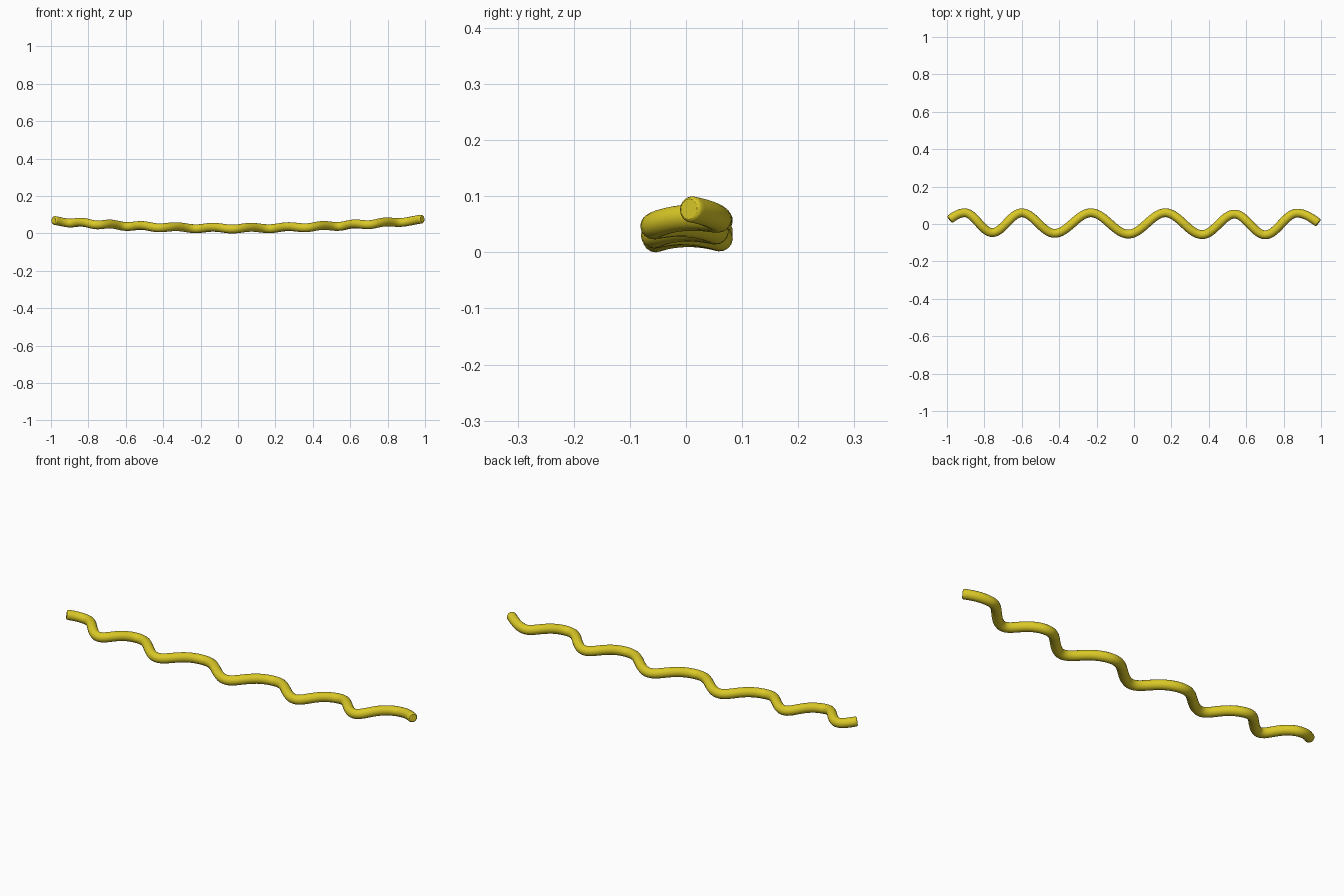
import bpy
import math

if "Cube" in bpy.data.objects:
    bpy.data.objects.remove(bpy.data.objects["Cube"])

RADIUS = 0.0235
END_X = 0.986

# Turning points of the wave (x, y); the outer two lie beyond the ends
TURNS = [(-1.10, -0.04), (-0.905, 0.060), (-0.758, -0.046), (-0.60, 0.060),
         (-0.425, -0.050), (-0.23, 0.060), (-0.03, -0.054), (0.168, 0.060),
         (0.365, -0.057), (0.538, 0.053), (0.702, -0.058), (0.872, 0.058),
         (1.11, -0.055)]


def centre(x):
    """Centre line of the strand: sideways wave on a gently sagging base."""
    for (x0, y0), (x1, y1) in zip(TURNS, TURNS[1:]):
        if x <= x1:
            c = math.cos(math.pi * (x - x0) / (x1 - x0))
            y = (y0 + y1) / 2 + (y0 - y1) / 2 * c
            z = 0.0335 + 0.043 * x * x + 0.003 * x - 0.009 * c * c
            return (x, y, z)


# Path with a small rounded rim at both ends
rim = [(0.0, 0.76), (0.0018, 0.91), (0.006, 1.0)]
N = 150
path = [(-END_X + d, r) for d, r in rim]
path += [(-END_X + 0.012 + (2 * END_X - 0.024) * i / N, 1.0) for i in range(N + 1)]
path += [(END_X - d, r) for d, r in reversed(rim)]

curve = bpy.data.curves.new("wavy_strand", 'CURVE')
curve.dimensions = '3D'
curve.bevel_depth = RADIUS
curve.bevel_resolution = 6
curve.use_fill_caps = True
spline = curve.splines.new('POLY')
spline.points.add(len(path) - 1)
for p, (x, r) in zip(spline.points, path):
    p.co = (*centre(x), 1)
    p.radius = r

# Turn the strand into a smooth mesh
strand = bpy.data.objects.new("wavy_strand", curve)
bpy.context.collection.objects.link(strand)
bpy.context.view_layer.objects.active = strand
strand.select_set(True)
bpy.ops.object.convert(target='MESH')
strand = bpy.context.object
strand.name = "wavy_strand"
bpy.ops.object.shade_smooth_by_angle(angle=math.radians(50))

# Rest the lowest point on the ground
low = min(v.co.z for v in strand.data.vertices)
for v in strand.data.vertices:
    v.co.z -= low

mat = bpy.data.materials.new("yellow")
mat.diffuse_color = (0.70, 0.58, 0.02, 1)
mat.use_nodes = True
mat.node_tree.nodes["Principled BSDF"].inputs["Base Color"].default_value = mat.diffuse_color
strand.data.materials.clear()
strand.data.materials.append(mat)
